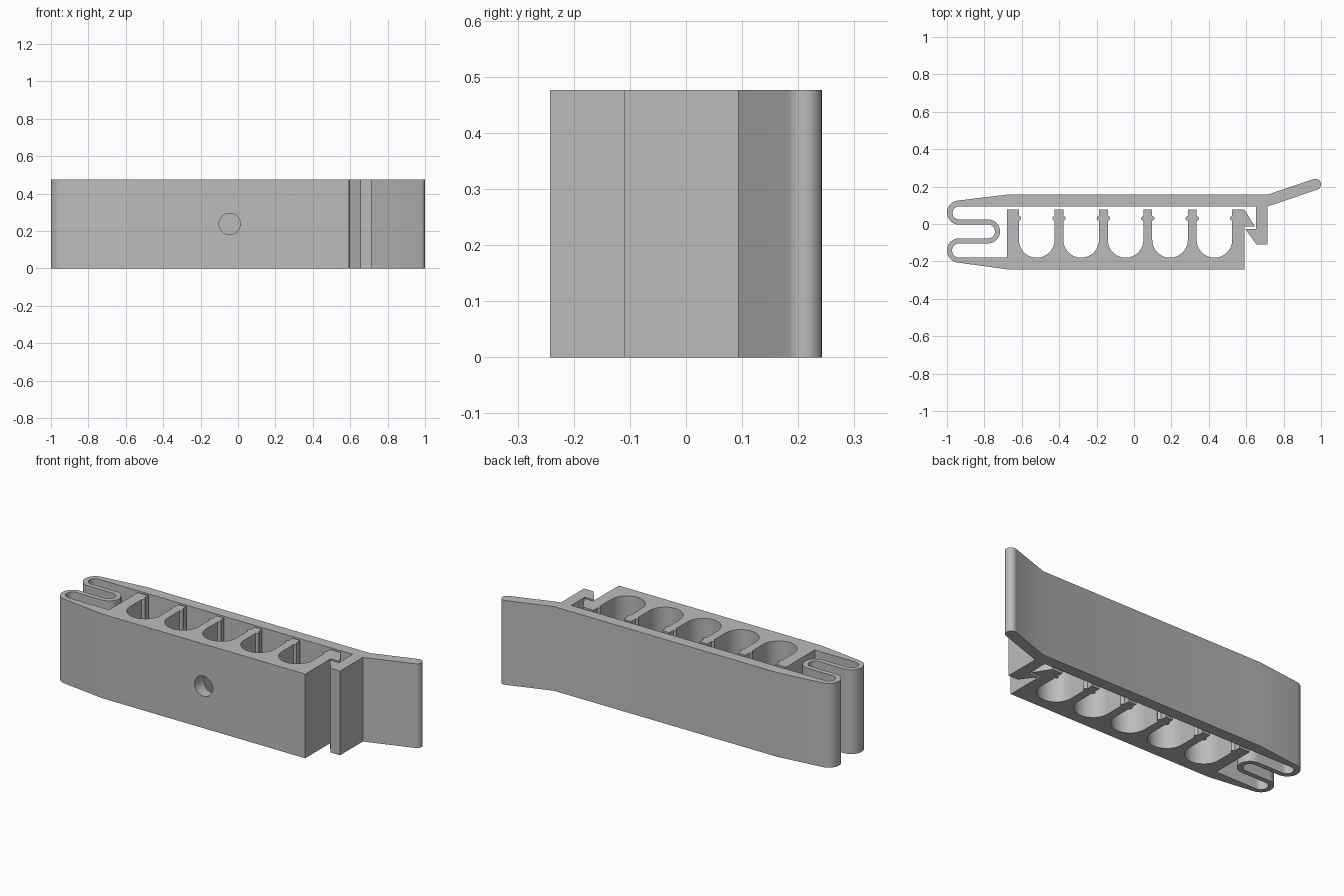
import bpy, bmesh, math

cube = bpy.data.objects.get("Cube")
if cube:
    bpy.data.objects.remove(cube, do_unlink=True)

HEIGHT = 0.476


def arc(cx, cy, r, start, end, steps=20):
    """Points on an arc, angles in degrees."""
    pts = []
    for i in range(steps + 1):
        a = math.radians(start + (end - start) * i / steps)
        pts.append((cx + r * math.cos(a), cy + r * math.sin(a)))
    return pts


def slot(c):
    """U-shaped slot with a small retaining bump on each side."""
    half, top, bump_y, bump_r = 0.095, 0.077, 0.03, 0.012
    return ([(c - half, top)]
            + arc(c - half, bump_y, bump_r, 90, -90, 8)
            + arc(c, -0.085, half, 180, 360, 32)
            + arc(c + half, bump_y, bump_r, -90, -270, 8)
            + [(c + half, top)])


# Outer edge: base, folded spring, clamp arm, finger tab
outline = [(0.59, -0.242), (-0.68, -0.242)]
outline += arc(-0.935, -0.1415, 0.065, 262.5, 90)
outline += arc(-0.78, -0.04, 0.0365, -90, 90)
outline += arc(-0.935, 0.061, 0.0645, 270, 97.5)
outline += [(-0.68, 0.157), (0.715, 0.157)]
outline += arc(0.97, 0.212, 0.03, 110, -70)
# Latch hook on the arm
outline += [(0.715, 0.094), (0.715, -0.11), (0.655, -0.11),
            (0.595, -0.028), (0.652, -0.028), (0.652, 0.094)]
# Inner edge of the folded spring
outline += arc(-0.935, 0.059, 0.035, 90, 270)
outline += arc(-0.78, -0.04, 0.064, 90, -90)
outline += arc(-0.935, -0.1415, 0.0375, 90, 270)
# Row of slots, then the catch on the base
outline += [(-0.68, -0.179), (-0.68, 0.077)]
for i in range(5):
    outline += slot(-0.52 + 0.2375 * i)
outline += [(0.59, 0.077), (0.647, -0.014), (0.59, -0.014)]

# Extrude the outline
bm = bmesh.new()
base = bm.faces.new([bm.verts.new((x, y, 0)) for x, y in outline])
side = bmesh.ops.extrude_face_region(bm, geom=[base], use_keep_orig=True)
top_verts = [g for g in side["geom"] if isinstance(g, bmesh.types.BMVert)]
bmesh.ops.translate(bm, verts=top_verts, vec=(0, 0, HEIGHT))
bmesh.ops.recalc_face_normals(bm, faces=bm.faces)
mesh = bpy.data.meshes.new("spring_clip")
bm.to_mesh(mesh)
bm.free()
clip = bpy.data.objects.new("spring_clip", mesh)
bpy.context.collection.objects.link(clip)

grey = bpy.data.materials.new("plain_grey")
grey.use_nodes = True
colour = (0.5, 0.5, 0.5, 1)
grey.diffuse_color = colour
grey.node_tree.nodes["Principled BSDF"].inputs["Base Color"].default_value = colour
mesh.materials.append(grey)

# Screw hole through the front wall into the middle slot
bpy.ops.mesh.primitive_cylinder_add(vertices=40, radius=0.057, depth=0.2,
                                    location=(-0.045, -0.2, HEIGHT / 2),
                                    rotation=(math.pi / 2, 0, 0))
cutter = bpy.context.object
cutter.name = "screw_hole_cutter"
cutter.data.materials.append(grey)
cut = clip.modifiers.new("screw_hole", "BOOLEAN")
cut.operation = "DIFFERENCE"
cut.solver = "EXACT"
cut.object = cutter

# Apply the cut and remove the cutter
bpy.ops.object.select_all(action="DESELECT")
bpy.context.view_layer.objects.active = clip
clip.select_set(True)
bpy.ops.object.modifier_apply(modifier=cut.name)
bpy.data.objects.remove(cutter, do_unlink=True)
bpy.ops.object.shade_smooth_by_angle(angle=math.radians(25))
